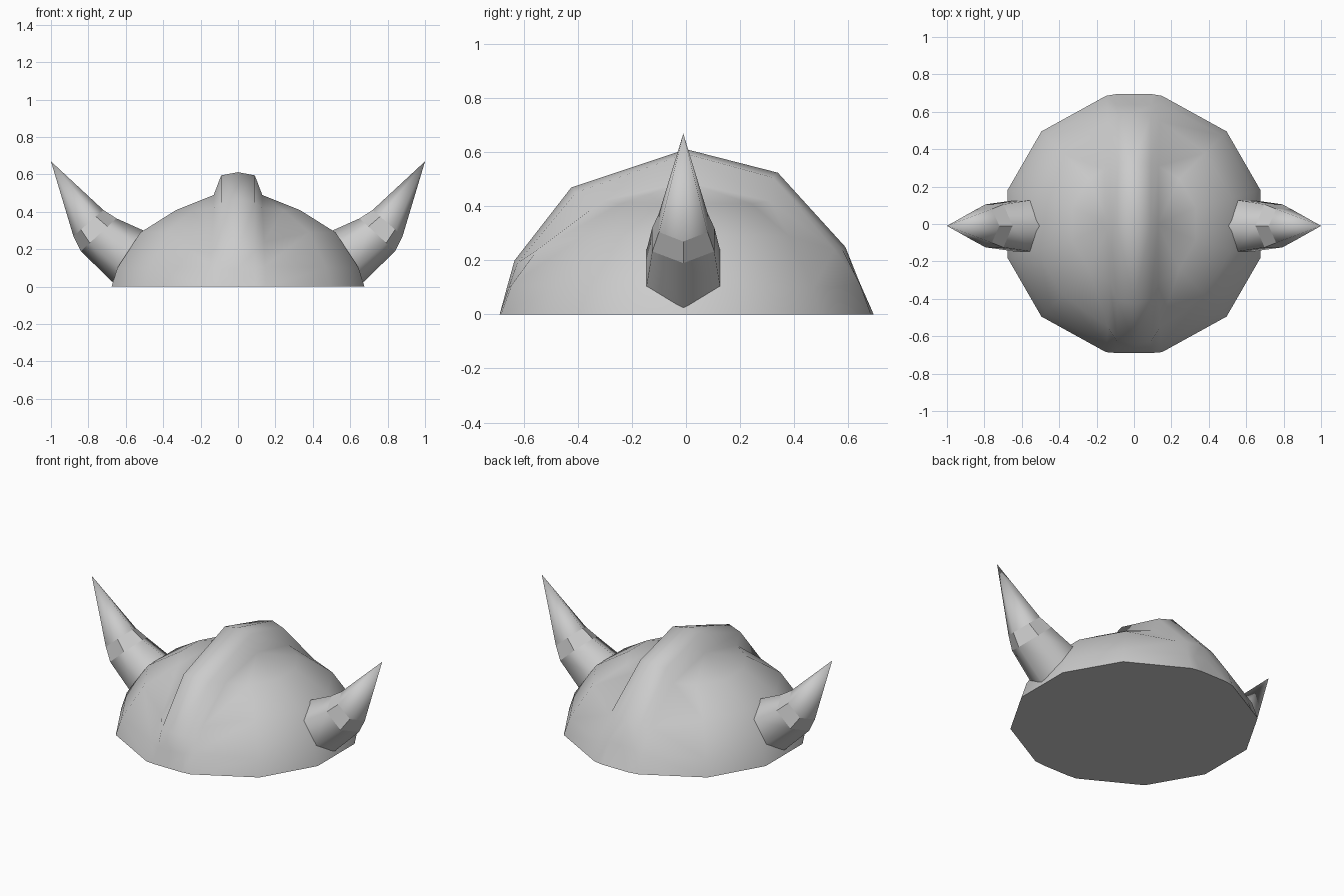
import bpy, bmesh
from math import cos, sin, pi, radians
from mathutils import Vector

cube = bpy.data.objects.get("Cube")
if cube:
    bpy.data.objects.remove(cube)

grey = bpy.data.materials.new("helmet_grey")
grey.use_nodes = True
COLOUR = (0.6, 0.6, 0.6, 1)
grey.diffuse_color = COLOUR
grey.node_tree.nodes["Principled BSDF"].inputs["Base Color"].default_value = COLOUR


def finish(name, bm, smooth=True, flip=False):
    """Weld, orient and link a mesh."""
    bmesh.ops.remove_doubles(bm, verts=bm.verts, dist=0.0005)
    bmesh.ops.recalc_face_normals(bm, faces=bm.faces)
    if flip:
        bmesh.ops.reverse_faces(bm, faces=bm.faces)
    mesh = bpy.data.meshes.new(name)
    bm.to_mesh(mesh)
    bm.free()
    mesh.materials.append(grey)
    obj = bpy.data.objects.new(name, mesh)
    bpy.context.collection.objects.link(obj)
    if smooth:
        bpy.ops.object.select_all(action="DESELECT")
        obj.select_set(True)
        bpy.context.view_layer.objects.active = obj
        bpy.ops.object.shade_smooth_by_angle(angle=radians(65))
    return obj


def loft(bm, rows, closed=False):
    """Skin quads between successive rows of points."""
    grid = [[bm.verts.new(p) for p in row] for row in rows]
    for a, b in zip(grid, grid[1:]):
        n = len(a)
        for i in range(n if closed else n - 1):
            j = (i + 1) % n
            bm.faces.new((a[i], a[j], b[j], b[i]))
    return grid


# Dome with a raised crest: rings run from the front crest round the side to the back
dome = [(0.70, 0), (0.668, 0.10), (0.54, 0.29), (0.342, 0.41)]
crest_front = [(-0.69, 0), (-0.663, 0.1), (-0.635, 0.2), (-0.425, 0.47)]
crest_back = [(0.695, 0), (0.64, 0.125), (0.59, 0.25), (0.34, 0.525)]
foot = [(0.15, 0.685, 0), (0.145, 0.645, 0.11), (0.14, 0.55, 0.24), (0.13, 0.31, 0.42)]
crest_drop = [0, 0.005, 0.01, 0.018]

bm = bmesh.new()
for side in (1, -1):
    rows = []
    for (r, z), (fy, fz), (by, bz), (sx, sy, sz), d in zip(
            dome, crest_front, crest_back, foot, crest_drop):
        row = [(0, fy, fz), (0.09, fy + d, fz - d), (sx, -sy, sz)]
        row += [(r * cos(radians(a)), r * sin(radians(a)), z) for a in (-45, -15, 15, 45)]
        row += [(sx, sy, sz), (0.09, by - d, bz - d), (0, by, bz)]
        rows.append(row)
    top = [(0, 0, 0.612), (0.09, 0, 0.595), (0.13, 0, 0.49)]
    rows.append(top + [top[2]] * 4 + top[::-1])
    loft(bm, [[(side * x, y, z) for x, y, z in row] for row in rows])
bmesh.ops.remove_doubles(bm, verts=bm.verts, dist=0.0005)
bmesh.ops.holes_fill(bm, edges=[e for e in bm.edges if e.is_boundary], sides=0)
finish("helmet_dome", bm)


def ring(top, bottom, half_width, side):
    """Six-sided horn section between a top and a bottom point in the xz plane."""
    a, b = Vector((top[0], -0.01, top[1])), Vector((bottom[0], -0.01, bottom[1]))
    mid, up = (a + b) / 2, (a - b) / 2
    pts = []
    for k in range(6):
        p = mid + up * cos(k * pi / 3)
        p.y += half_width * sin(k * pi / 3) / sin(pi / 3)
        p.x *= side
        pts.append(p)
    return pts


# Horns: stub, narrow inward-facing band, and pointed tip
for side, label in ((1, "left"), (-1, "right")):
    root = ring((0.505, 0.30), (0.672, 0.025), 0.138, side)
    low = ring((0.65, 0.365), (0.84, 0.19), 0.115, side)
    high = ring((0.72, 0.41), (0.88, 0.27), 0.09, side)
    tip = [(side, -0.01, 0.67)] * 6
    for part, rows in (("stub", (root, low)), ("band", (low, high)), ("tip", (high, tip))):
        bm = bmesh.new()
        loft(bm, rows, closed=True)
        band = part == "band"
        finish(f"{label}_horn_{part}", bm, smooth=not band, flip=band)
